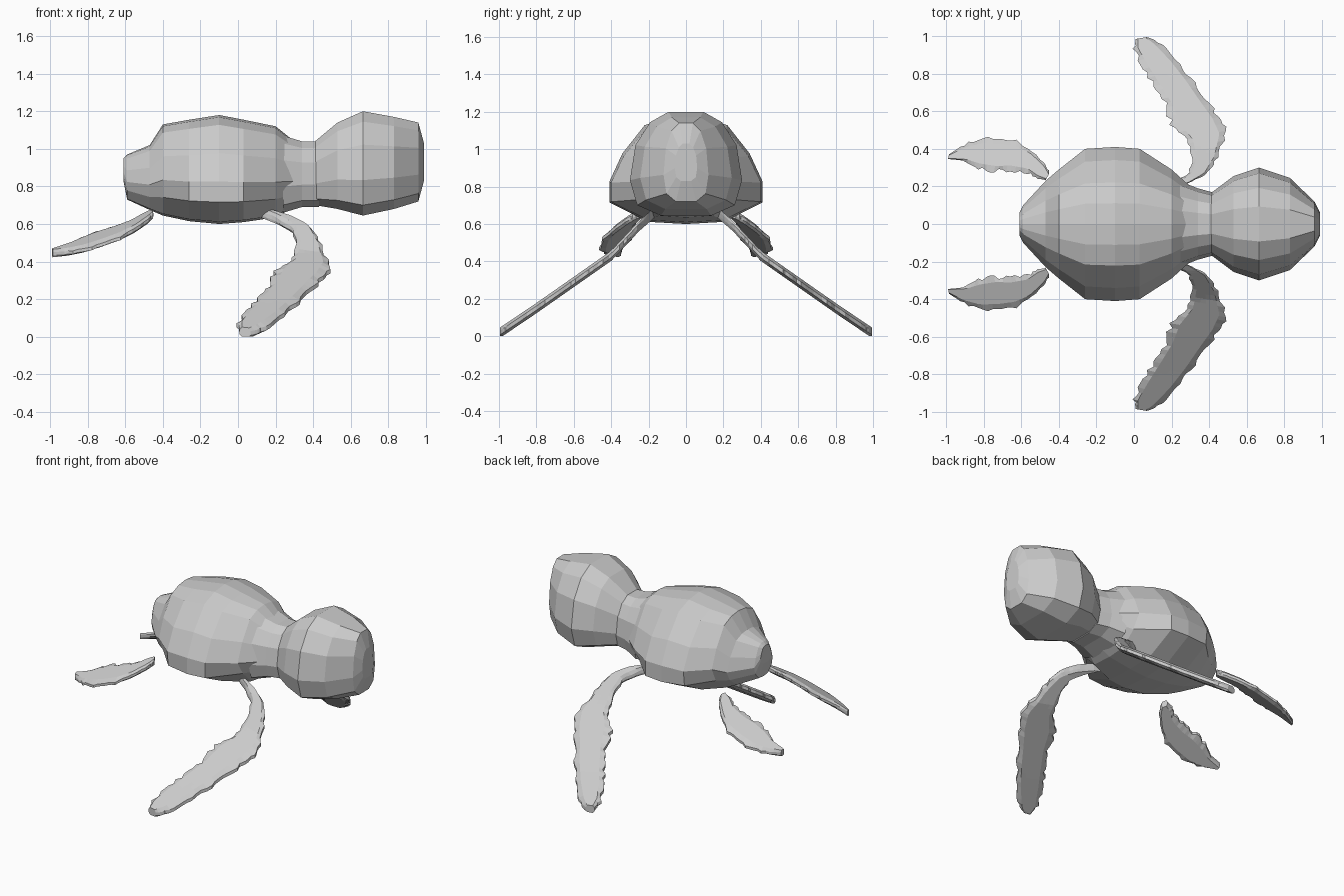
import bpy, bmesh, random

if "Cube" in bpy.data.objects:
    bpy.data.objects.remove(bpy.data.objects["Cube"])

random.seed(4)


def finish(name, bm, mirror=False):
    bmesh.ops.recalc_face_normals(bm, faces=bm.faces)
    mesh = bpy.data.meshes.new(name)
    bm.to_mesh(mesh)
    bm.free()
    obj = bpy.data.objects.new(name, mesh)
    bpy.context.collection.objects.link(obj)
    if mirror:
        mod = obj.modifiers.new("Mirror", 'MIRROR')
        mod.use_axis = (False, True, False)
        mod.use_mirror_merge = False
    return obj


def skin(bm, rings):
    """Bridge closed rings of points and cap both ends."""
    loops = [[bm.verts.new(p) for p in ring] for ring in rings]
    n = len(loops[0])
    for a, b in zip(loops, loops[1:]):
        for i in range(n):
            j = (i + 1) % n
            bm.faces.new((a[i], a[j], b[j], b[i]))
    bm.faces.new(loops[0])
    bm.faces.new(loops[-1])


def loft(name, half, stations, rim=None):
    """Stations are (x, half width, bottom, top, lower rim factor)."""
    rings = []
    for x, w, lo, hi, r in stations:
        side = [(w * u * (r if i == rim else 1), lo + (hi - lo) * v)
                for i, (u, v) in enumerate(half)]
        ring = side + [(-y, z) for y, z in side[-2:0:-1]]
        rings.append([(x, y, z) for y, z in ring])
    bm = bmesh.new()
    skin(bm, rings)
    finish(name, bm)


def sample(points, t):
    f = t * (len(points) - 1)
    i = min(int(f), len(points) - 2)
    return [a + (b - a) * (f - i) for a, b in zip(points[i], points[i + 1])]


def flipper(name, inner, outer, height, thick, steps, jag):
    """Thin blade between two plan outlines, with ragged edges."""
    across = 6
    rings = []
    for s in range(steps + 1):
        t = s / steps
        a, b = sample(inner, t), sample(outer, t)
        ja, jb = random.uniform(-jag, jag), random.uniform(-jag, jag)
        top, bottom = [], []
        for k in range(across + 1):
            u = k / across
            if k == 0:
                u = ja
            elif k == across:
                u = 1 + jb
            x, y = (p + (q - p) * u for p, q in zip(a, b))
            edge = k in (0, across)
            h = thick * (0.2 if edge else 0.5)
            z = height(x, y)
            top.append((x, y, z + h))
            bottom.append((x, y, max(z - h, 0)))
        rings.append(top + bottom[::-1])
    bm = bmesh.new()
    skin(bm, rings)
    finish(name, bm, mirror=True)


# Shell body with bevelled lower rim above the flippers
shell_half = [(0, 1), (.27, .98), (.54, .91), (.83, .65), (1, .39), (1, .2), (.5, .02), (0, 0)]
loft("shell_body", shell_half, [
    (-.61, .06, .83, .95, 1), (-.59, .10, .73, .97, .9), (-.47, .23, .675, 1.02, .85),
    (-.40, .29, .645, 1.13, .85), (-.26, .40, .615, 1.155, .97), (-.10, .41, .60, 1.18, 1),
    (.03, .40, .61, 1.155, 1), (.20, .29, .635, 1.12, .8), (.30, .20, .69, 1.04, .9)], rim=5)

# Neck and head
head_half = [(0, 1), (.31, 1), (.64, .9), (.9, .68), (1, .34), (.87, .1), (.45, 0), (0, 0)]
loft("neck", head_half, [
    (.24, .23, .66, 1.07, 1), (.34, .19, .69, 1.04, 1), (.43, .165, .69, 1.04, 1)])
loft("head", head_half, [
    (.41, .165, .70, 1.04, 1), (.53, .255, .68, 1.14, 1), (.665, .30, .645, 1.20, 1),
    (.83, .245, .68, 1.17, 1), (.96, .12, .72, 1.14, 1), (.99, .06, .83, 1.03, 1)])


# Front flippers: blade height follows the distance from the body
def front_height(x, y):
    slope = [(.17, .66), (.25, .59), (.4, .43), (.6, .29), (.8, .15), (1.0, .015)]
    for (y0, z0), (y1, z1) in zip(slope, slope[1:]):
        if y <= y1:
            break
    return z0 + (z1 - z0) * (y - y0) / (y1 - y0)


flipper("front_flippers",
        [(.12, .17), (.2, .21), (.29, .27), (.31, .35), (.28, .44), (.2, .53),
         (.17, .63), (.11, .73), (.05, .83), (0, .93), (.01, .985)],
        [(.18, .18), (.3, .22), (.39, .27), (.45, .36), (.49, .49), (.46, .57),
         (.38, .67), (.31, .77), (.22, .88), (.13, .965), (.07, .995)],
        front_height, .055, 44, .07)

# Rear flippers
flipper("rear_flippers",
        [(-.47, .235), (-.52, .245), (-.57, .275), (-.66, .285),
         (-.74, .28), (-.82, .295), (-.89, .33), (-.99, .345)],
        [(-.45, .27), (-.47, .32), (-.55, .40), (-.63, .44),
         (-.72, .455), (-.82, .455), (-.91, .42), (-.985, .37)],
        lambda x, y: .65 - .4 * (y - .25) + .31 * (x + .47), .042, 26, .07)
